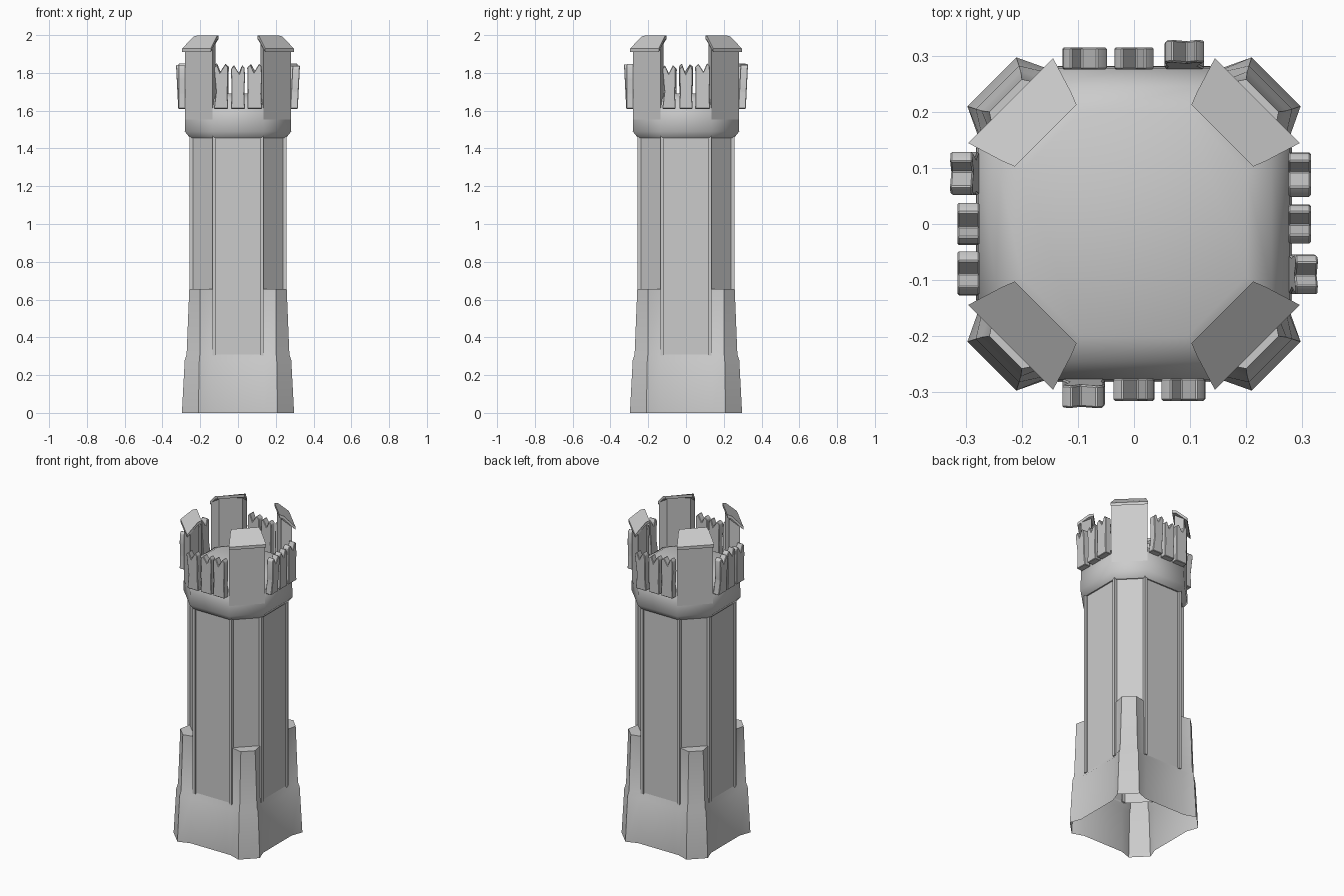
import bpy, bmesh, math, random
from mathutils import Matrix, Vector

if "Cube" in bpy.data.objects:
    bpy.data.objects.remove(bpy.data.objects["Cube"])

random.seed(4)


def make(name, rings, cap_bottom=True, cap_top=True, bevel=0.0, angle=30):
    """Loft a list of equal-length rings of points into one object."""
    bm = bmesh.new()
    vs = [[bm.verts.new(p) for p in r] for r in rings]
    n = len(rings[0])
    for lo, hi in zip(vs, vs[1:]):
        for i in range(n):
            j = (i + 1) % n
            bm.faces.new((lo[i], lo[j], hi[j], hi[i]))
    if cap_bottom:
        bm.faces.new(vs[0][::-1])
    if cap_top:
        bm.faces.new(vs[-1])
    bmesh.ops.recalc_face_normals(bm, faces=bm.faces)
    if bevel:
        bmesh.ops.bevel(bm, geom=bm.edges[:], offset=bevel, segments=1, affect='EDGES')
    me = bpy.data.meshes.new(name)
    bm.to_mesh(me)
    bm.free()
    ob = bpy.data.objects.new(name, me)
    bpy.context.collection.objects.link(ob)
    bpy.ops.object.select_all(action='DESELECT')
    bpy.context.view_layer.objects.active = ob
    ob.select_set(True)
    bpy.ops.object.shade_smooth_by_angle(angle=math.radians(angle))
    return ob


def plan(z, quarter):
    """Repeat the points of one corner four times around the axis."""
    ring = []
    for k in range(4):
        m = Matrix.Rotation(k * math.pi / 2, 3, 'Z')
        ring += [m @ Vector((x, y, z)) for x, y in quarter]
    return ring


def octagon(z, a, h):
    return plan(z, [(h, a), (a, h)])


def flared(z, a, h, c, e):
    return plan(z, [(h, a), (e, c), (c, e), (a, h)])


def turned(points, angle):
    m = Matrix.Rotation(angle, 3, 'Z')
    return [m @ Vector(p) for p in points]


# Flared base running up into the four corner buttresses, open underneath
make("base", [flared(0, .14, .272, .21, .297),
              flared(.28, .135, .266, .205, .282),
              flared(.31, .13, .246, .202, .272),
              flared(.655, .13, .243, .20, .258)], cap_bottom=False)

# Octagonal shaft
make("shaft", [octagon(.30, .125, .246), octagon(1.47, .125, .246)], cap_bottom=False)

# Battlement block with sloped underside and rounded deck
make("crown", [octagon(1.455, .125, .254), octagon(1.49, .135, .282),
               octagon(1.61, .135, .277), octagon(1.665, .118, .245),
               octagon(1.69, .095, .20)], angle=50)

for k in range(4):
    side = k * math.pi / 2
    diag = side + math.pi / 4

    # Thin vertical ribs at the shaft edges
    for s in (-1, 1):
        sq = [(.238, s * .125 - .009), (.256, s * .125 - .009),
              (.256, s * .125 + .009), (.238, s * .125 + .009)]
        make("rib", [turned([(x, y, z) for x, y in sq], side) for z in (.305, 1.465)])

    # Corner post, its top following the roof slope
    post = [(.236, -.067, 1.975), (.293, -.102, 1.93), (.293, .102, 1.93), (.236, .067, 1.975)]
    make("corner_post", [turned([(x, y, 1.50) for x, y, z in post], diag), turned(post, diag)])

    # Sloping roof slab on the post
    roof = [(.223, -.078, 1.999), (.246, -.087, 1.992), (.311, -.107, 1.929),
            (.311, .107, 1.929), (.246, .087, 1.992), (.223, .078, 1.999)]
    make("post_roof", [turned([(x, y, z - .018) for x, y, z in roof], diag),
                       turned(roof, diag)], angle=50)

    # Three notched wooden boards per side, one of them battered
    for i, cy in enumerate((-.09, 0, .088)):
        w = random.uniform(.034, .040)
        top = 1.85 + random.uniform(-.01, .005)
        r = random.uniform(-.008, .008)
        battered = i == 0
        outline = [(-w, 1.61), (w, 1.61), (w * .9, 1.69), (w, 1.77), (w * .95, top - .015),
                   (w * .6, top), (r, top - .045), (-w * .55, top - .004),
                   (-w, top - .02), (-w * (.7 if battered else .93), 1.70)]
        lean = .05 if battered else 0.0
        rings = []
        for x0 in (.275, .315):
            rings.append(turned([(x0 + lean * (z - 1.70) + (.006 if battered else 0),
                                  cy + y, z) for y, z in outline], side))
        make("board", rings, bevel=.003)
